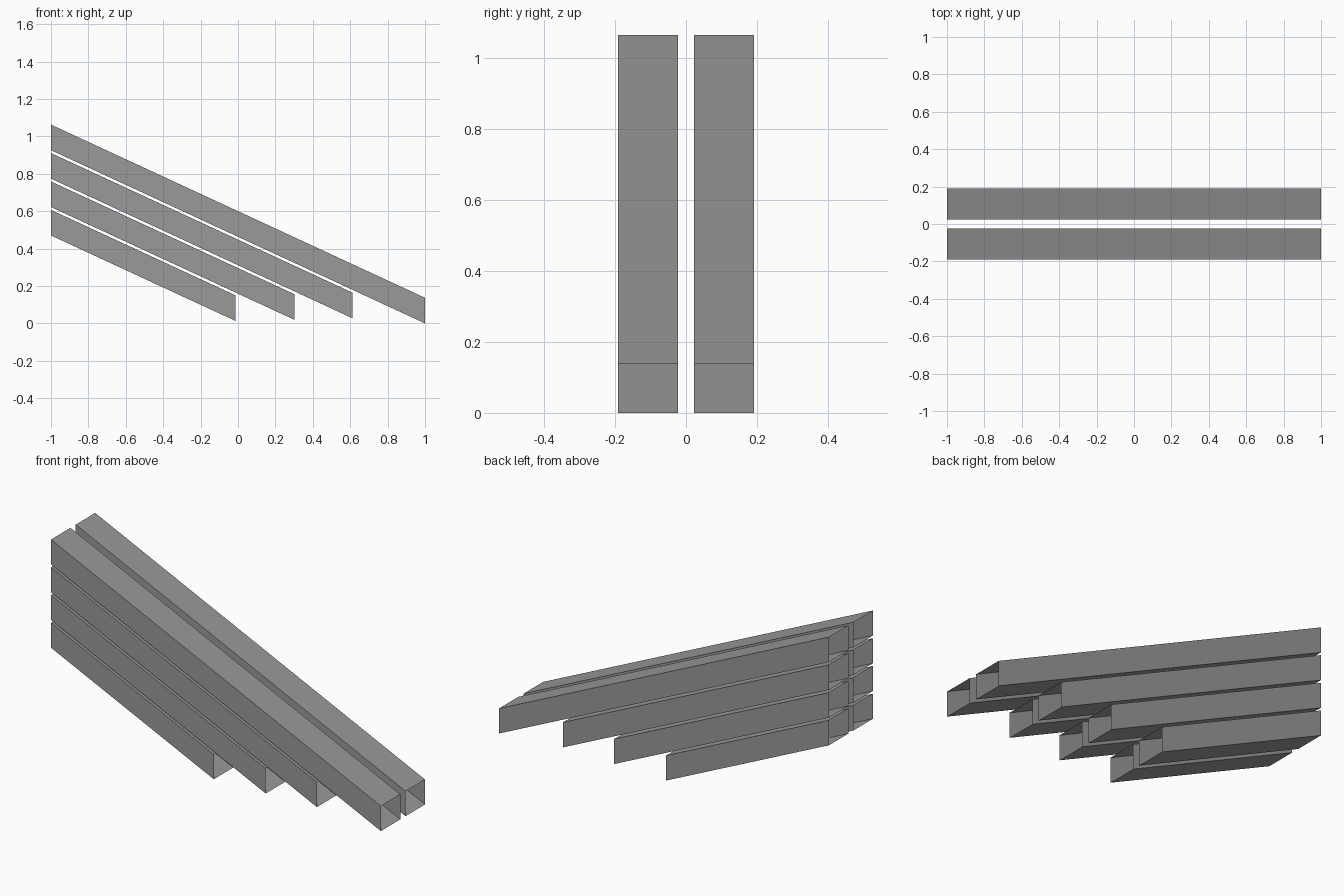
import bpy
import bmesh

cube = bpy.data.objects.get("Cube")
if cube:
    bpy.data.objects.remove(cube, do_unlink=True)

# One plain grey for every beam
grey = bpy.data.materials.new("mid_grey")
grey.use_nodes = True
colour = (0.32, 0.32, 0.32, 1)
grey.diffuse_color = colour
grey.node_tree.nodes["Principled BSDF"].inputs["Base Color"].default_value = colour

SLOPE = 0.463
HEIGHT = 0.137
TOP = 1.063
STEP = 0.152
INNER, OUTER = 0.023, 0.191


def hollow_beam(name, x_end, top, y0, y1):
    """Sloping thin-walled box tube with open, upright ends."""
    bm = bmesh.new()
    rings = []
    for x in (-1, x_end):
        z = top - SLOPE * (x + 1)
        section = [(y0, z - HEIGHT), (y1, z - HEIGHT), (y1, z), (y0, z)]
        rings.append([bm.verts.new((x, y, h)) for y, h in section])
    a, b = rings
    for i in range(4):
        j = (i + 1) % 4
        bm.faces.new((a[i], b[i], b[j], a[j]))
    bm.normal_update()
    # Walls face outwards: the first wall is the underside
    bm.faces.ensure_lookup_table()
    if bm.faces[0].normal.z > 0:
        bmesh.ops.reverse_faces(bm, faces=bm.faces[:])
    mesh = bpy.data.meshes.new(name)
    bm.to_mesh(mesh)
    bm.free()
    mesh.materials.append(grey)
    bpy.context.collection.objects.link(bpy.data.objects.new(name, mesh))


# Two parallel stacks of four beams, shortest at the bottom
for row, x_end in enumerate((1, 0.612, 0.302, -0.013)):
    top = TOP - row * STEP
    hollow_beam(f"front_beam_{row + 1}", x_end, top, -OUTER, -INNER)
    hollow_beam(f"back_beam_{row + 1}", x_end, top, INNER, OUTER)
